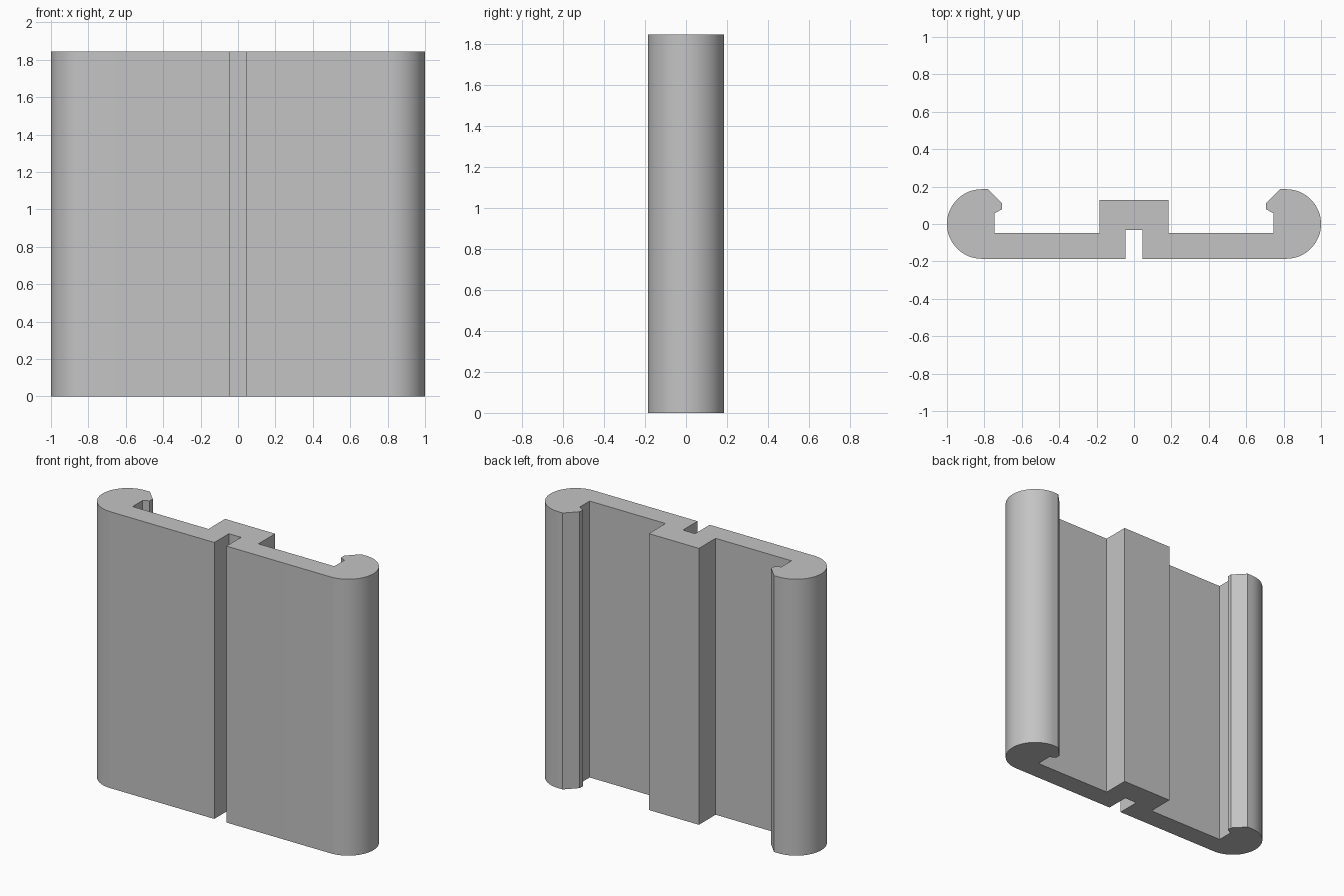
import bpy
import bmesh
from math import sin, cos, pi, radians

HEIGHT = 1.845
R = 0.186           # radius of the rounded ends
ARC_STEPS = 32

cube = bpy.data.objects.get("Cube")
if cube:
    bpy.data.objects.remove(cube, do_unlink=True)

# Single grey material
grey = bpy.data.materials.new("plain_grey")
grey.use_nodes = True
colour = (0.55, 0.55, 0.55, 1.0)
grey.diffuse_color = colour
grey.node_tree.nodes["Principled BSDF"].inputs["Base Color"].default_value = colour

# Right half of the cross-section: groove, rounded end, hooked lip, back rib
groove = [(0.045, -0.032), (0.045, -R)]
angles = [-pi / 2 + pi * i / ARC_STEPS for i in range(ARC_STEPS + 1)]
rounded_end = [(1 - R + R * cos(a), R * sin(a)) for a in angles]
hook = [(0.78, R), (0.707, 0.111), (0.707, 0.078), (0.745, 0.058), (0.745, -0.048)]
rib = [(0.185, -0.048), (0.185, 0.128)]
half = groove + rounded_end + hook + rib

# Mirror the half to close the outline
outline = half + [(-x, y) for x, y in reversed(half)]

# Extrude the outline upward
bm = bmesh.new()
base = bm.faces.new([bm.verts.new((x, y, 0)) for x, y in outline])
top = bmesh.ops.extrude_face_region(bm, geom=[base], use_keep_orig=True)["geom"]
bmesh.ops.translate(bm, vec=(0, 0, HEIGHT),
                    verts=[g for g in top if isinstance(g, bmesh.types.BMVert)])
bmesh.ops.recalc_face_normals(bm, faces=bm.faces[:])

mesh = bpy.data.meshes.new("extruded_rail")
bm.to_mesh(mesh)
bm.free()
mesh.materials.append(grey)
rail = bpy.data.objects.new("extruded_rail", mesh)
bpy.context.collection.objects.link(rail)

# Smooth ends with sharp corners
bpy.ops.object.select_all(action='DESELECT')
rail.select_set(True)
bpy.context.view_layer.objects.active = rail
bpy.ops.object.shade_smooth_by_angle(angle=radians(20))
